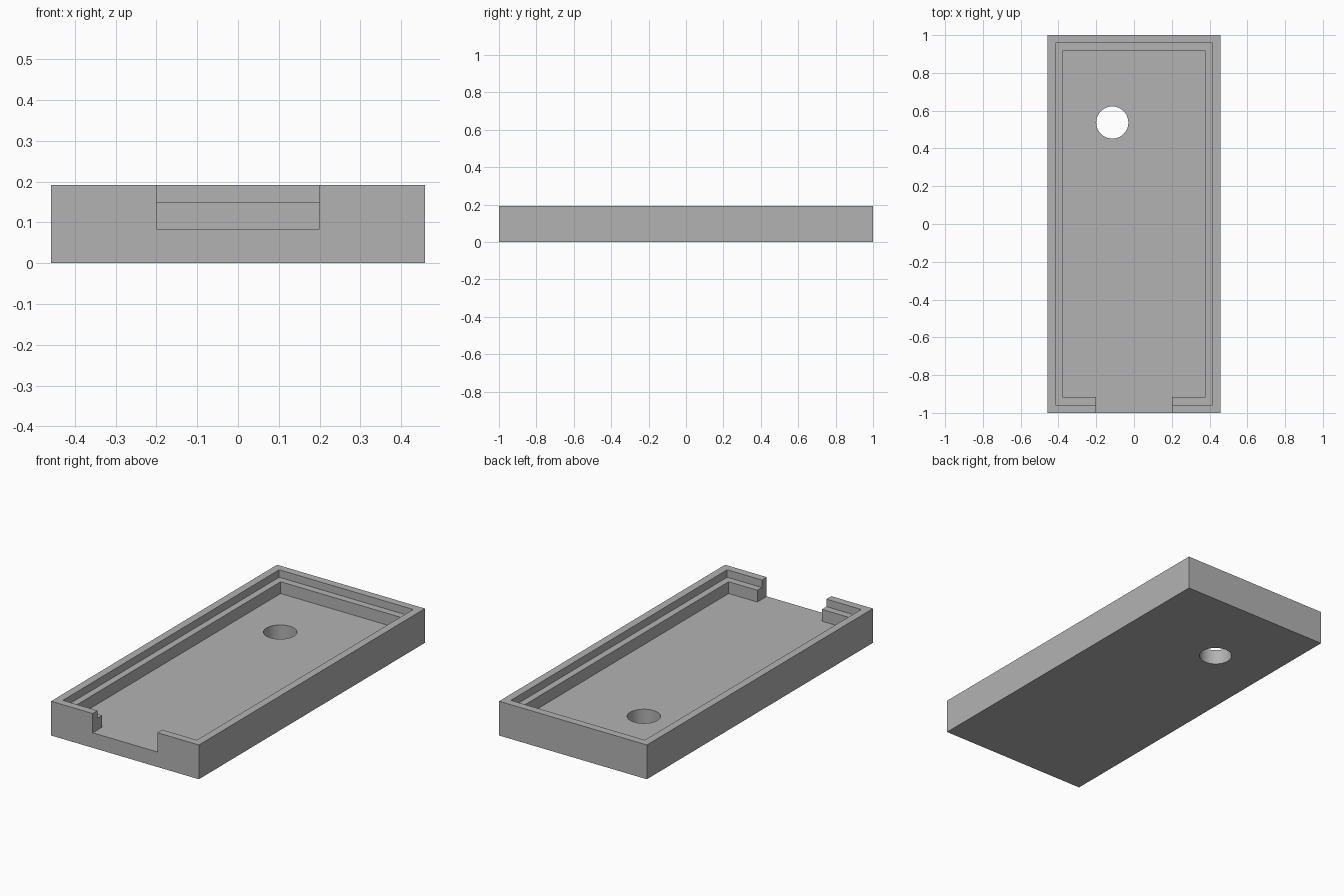
import bpy
from mathutils import Vector

cube = bpy.data.objects.get("Cube")
if cube:
    bpy.data.objects.remove(cube, do_unlink=True)

WIDTH, LENGTH, HEIGHT = 0.916, 2.0, 0.192
FLOOR, LEDGE = 0.084, 0.15
ABOVE = HEIGHT + 0.1

grey = bpy.data.materials.new("plain_grey")
grey.use_nodes = True
colour = (0.45, 0.45, 0.45, 1)
grey.diffuse_color = colour
grey.node_tree.nodes["Principled BSDF"].inputs["Base Color"].default_value = colour


def box(name, low, high):
    """Box between two opposite corners."""
    low, high = Vector(low), Vector(high)
    bpy.ops.mesh.primitive_cube_add(size=1, location=(low + high) / 2)
    obj = bpy.context.object
    obj.name = name
    obj.scale = high - low
    bpy.ops.object.transform_apply(location=True, rotation=False, scale=True)
    obj.data.materials.append(grey)
    return obj


def centred_box(name, half_x, half_y, bottom, top):
    return box(name, (-half_x, -half_y, bottom), (half_x, half_y, top))


# Solid tray block
tray = centred_box("tray", WIDTH / 2, LENGTH / 2, 0, HEIGHT)

# Lid recess, main pocket and front opening
cutters = [
    centred_box("lid_recess_cutter", 0.415, 0.957, LEDGE, ABOVE),
    centred_box("pocket_cutter", 0.378, 0.917, FLOOR, ABOVE),
    box("front_opening_cutter", (-0.2, -1.1, FLOOR), (0.2, -0.8, ABOVE)),
]

# Round hole through the floor
bpy.ops.mesh.primitive_cylinder_add(vertices=64, radius=0.085, depth=1,
                                    location=(-0.115, 0.537, 0))
hole = bpy.context.object
hole.name = "floor_hole_cutter"
hole.data.materials.append(grey)
cutters.append(hole)

# Cut the block, then discard the cutters
bpy.context.view_layer.objects.active = tray
for cutter in cutters:
    cutter.hide_render = True
    cut = tray.modifiers.new(cutter.name, 'BOOLEAN')
    cut.operation = 'DIFFERENCE'
    cut.solver = 'EXACT'
    cut.object = cutter
    bpy.ops.object.modifier_apply(modifier=cut.name)
    bpy.data.objects.remove(cutter, do_unlink=True)

# Smooth only the hole wall
bpy.ops.object.select_all(action='DESELECT')
tray.select_set(True)
bpy.ops.object.shade_smooth_by_angle(angle=0.5)
